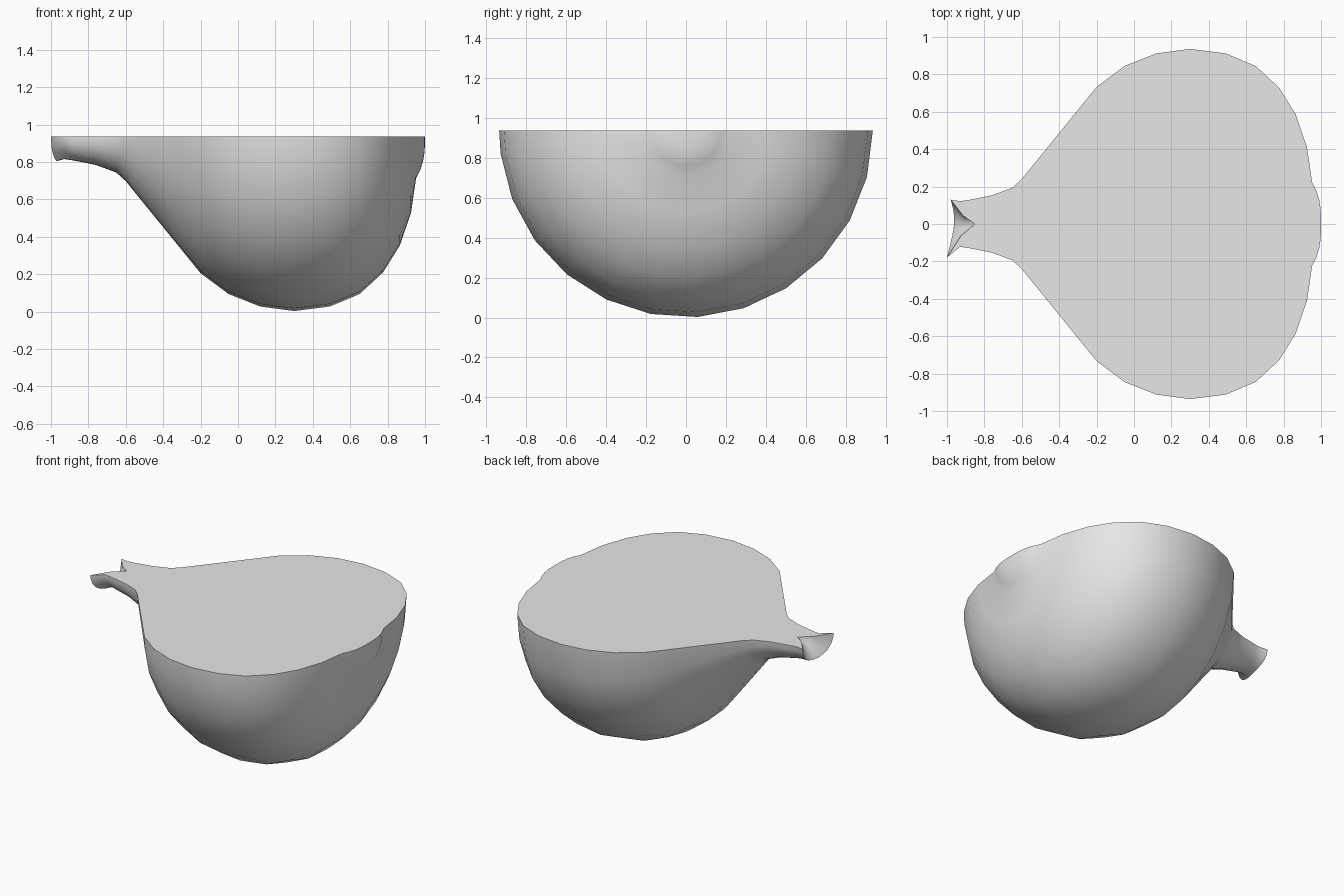
import bpy, bmesh, math

cube = bpy.data.objects.get("Cube")
if cube:
    bpy.data.objects.remove(cube, do_unlink=True)

CUT = 0.937                      # height of the flat cut face
STEP = math.tau / 25             # 25-sided revolution, halved by the cut
ANGLES = [i * STEP for i in range(13)] + [math.pi]

# Outline (x, radius) from the blossom nub to the stem
PROFILE = [(0.998, 0.08), (0.99, 0.13), (0.975, 0.178), (0.952, 0.225),
           (0.925, 0.41), (0.865, 0.585), (0.775, 0.73), (0.65, 0.845),
           (0.49, 0.912), (0.30, 0.936), (0.12, 0.912), (-0.05, 0.845),
           (-0.20, 0.733), (-0.30, 0.61), (-0.45, 0.425), (-0.60, 0.24),
           (-0.65, 0.194), (-0.76, 0.153), (-0.88, 0.129), (-0.93, 0.122)]
TIP_X = -0.85                    # deepest point of the hollow stem end


def stem_rim(a):
    """Uneven flared lip of the stem: x and radius at an angle."""
    c = math.cos(a)
    return -0.962 - 0.028 * c * c + 0.01 * c, 0.128 + 0.027 * c * c - 0.025 * c


def hollow(a):
    """Ring halfway down the hollow."""
    x, r = stem_rim(a)
    return (x + TIP_X) / 2, r * 0.35


bm = bmesh.new()


def ring(outline):
    verts = []
    for a in ANGLES:
        x, r = outline(a)
        verts.append(bm.verts.new((x, r * math.cos(a), CUT - r * math.sin(a))))
    return verts


def fan(tip, verts):
    for a, b in zip(verts, verts[1:]):
        bm.faces.new((tip, a, b))


# Skin, stem lip and hollow
rings = [ring(lambda a, p=p: p) for p in PROFILE] + [ring(stem_rim), ring(hollow)]
for one, two in zip(rings, rings[1:]):
    for i in range(len(ANGLES) - 1):
        bm.faces.new((one[i], one[i + 1], two[i + 1], two[i]))
nub_tip = bm.verts.new((1.0, 0, CUT))
stem_tip = bm.verts.new((TIP_X, 0, CUT))
fan(nub_tip, rings[0])
fan(stem_tip, rings[-1])

# Flat cut face
bm.faces.new([nub_tip] + [r[0] for r in rings] + [stem_tip]
             + [r[-1] for r in reversed(rings)])
bmesh.ops.recalc_face_normals(bm, faces=bm.faces)

mesh = bpy.data.meshes.new("halved_bulb")
bm.to_mesh(mesh)
bm.free()
bulb = bpy.data.objects.new("halved_bulb", mesh)
bpy.context.collection.objects.link(bulb)

# Single plain grey
grey = bpy.data.materials.new("light_grey")
grey.use_nodes = True
grey.diffuse_color = (0.8, 0.8, 0.8, 1)
grey.node_tree.nodes["Principled BSDF"].inputs["Base Color"].default_value = (0.8, 0.8, 0.8, 1)
mesh.materials.append(grey)

bpy.ops.object.select_all(action="DESELECT")
bulb.select_set(True)
bpy.context.view_layer.objects.active = bulb
bpy.ops.object.shade_smooth_by_angle(angle=math.radians(50))
